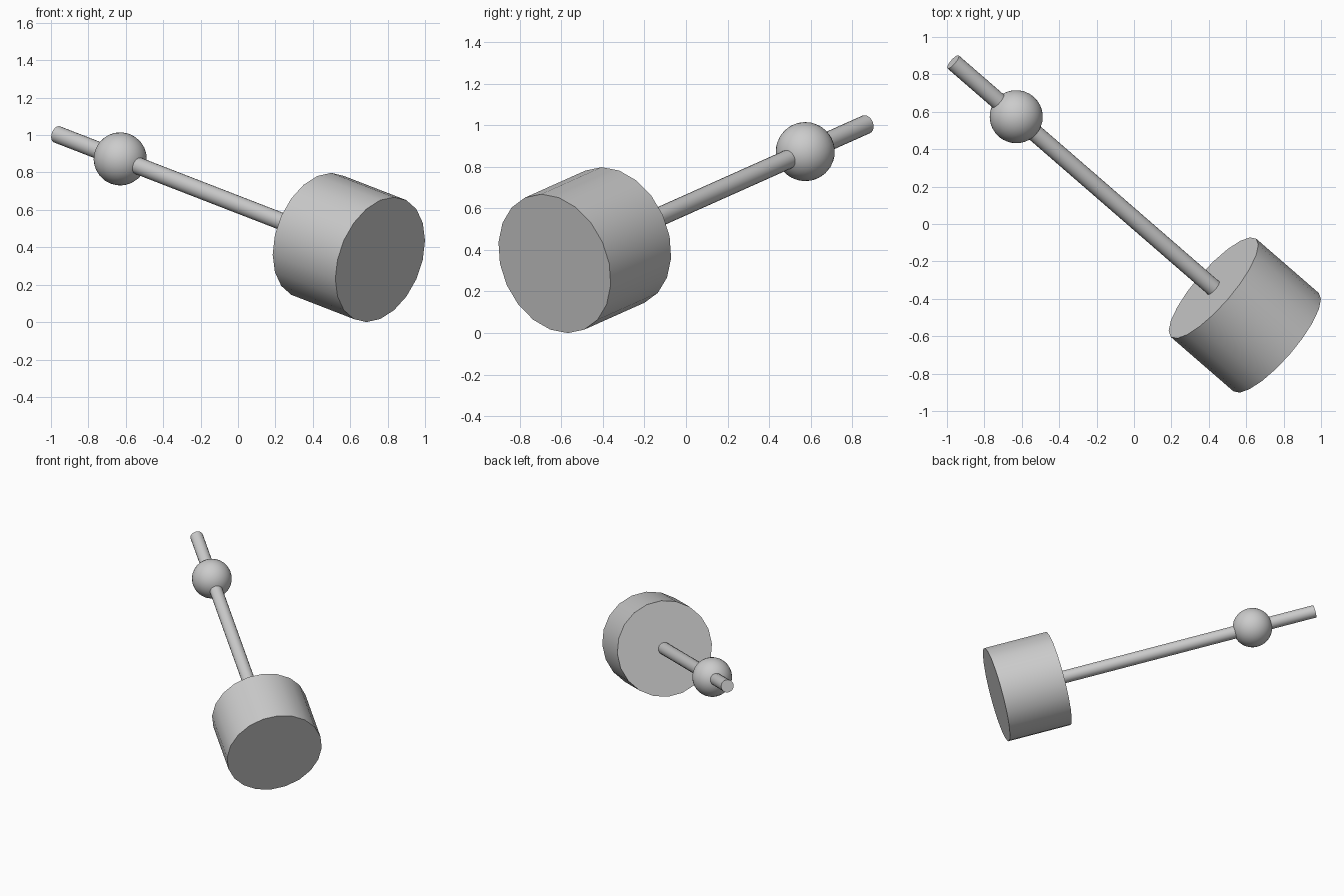
import bpy
from mathutils import Vector

if "Cube" in bpy.data.objects:
    bpy.data.objects.remove(bpy.data.objects["Cube"])

# Shared axis, running from the mallet's striking face up the handle
BASE = Vector((0.76, -0.632, 0.334))
AXIS = Vector((-0.725, 0.629, 0.281)).normalized()
TILT = AXIS.to_track_quat('Z', 'Y').to_euler()


def finish(name):
    obj = bpy.context.object
    obj.name = name
    bpy.ops.object.shade_smooth_by_angle()
    return obj


def rod(name, start, end, radius, sides=20):
    bpy.ops.mesh.primitive_cylinder_add(
        vertices=sides, radius=radius, depth=end - start,
        location=BASE + AXIS * (start + end) / 2, rotation=TILT)
    return finish(name)


# Heavy drum-shaped head
rod("head", 0.0, 0.462, 0.348)

# Long thin handle, set slightly into the head
rod("handle", 0.44, 2.383, 0.046)

# Ball threaded on the handle
bpy.ops.mesh.primitive_uv_sphere_add(
    segments=32, ring_count=16, radius=0.142,
    location=BASE + AXIS * 1.917, rotation=TILT)
finish("ball")
